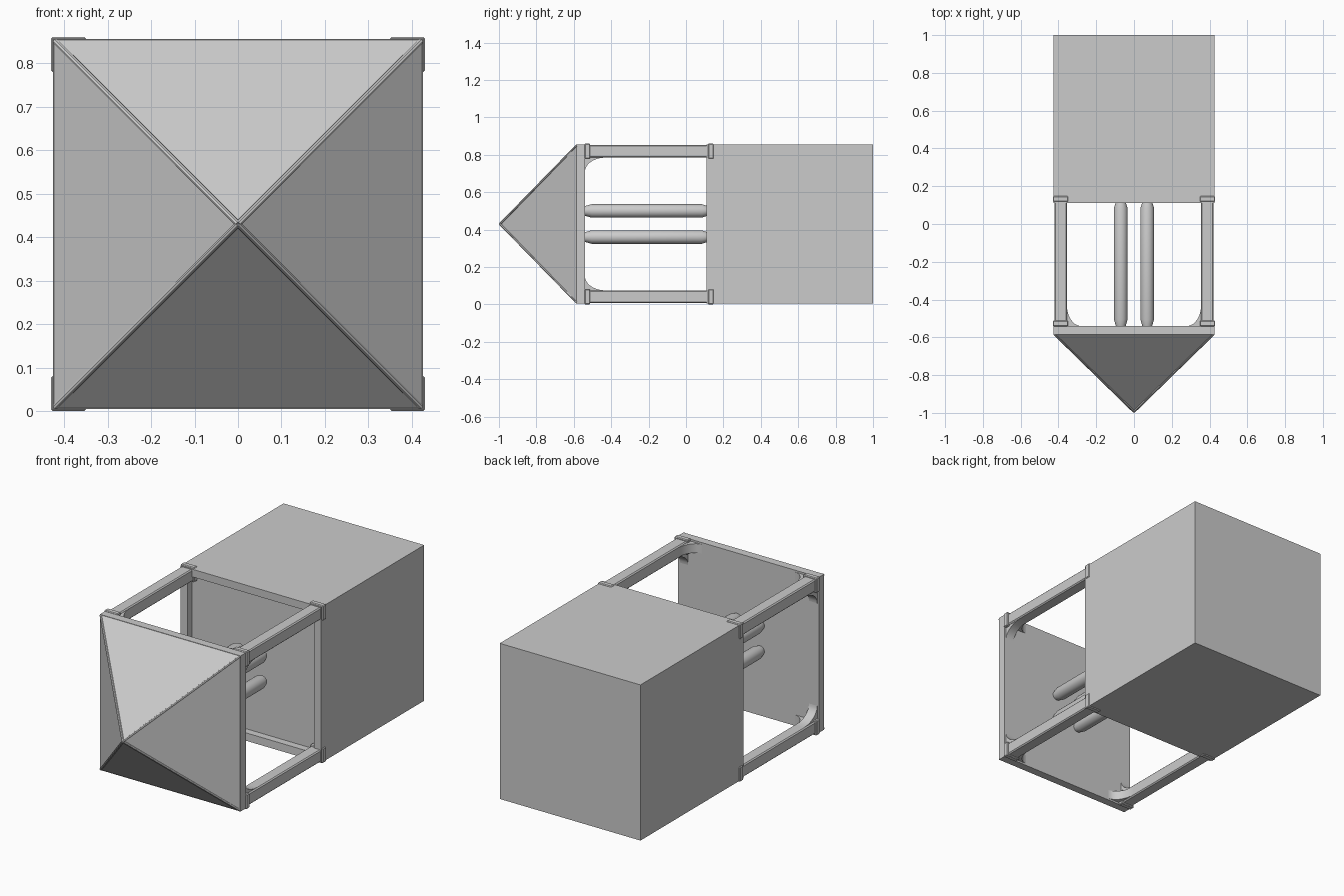
import bpy, bmesh, math
from mathutils import Vector

cube = bpy.data.objects.get("Cube")
if cube:
    bpy.data.objects.remove(cube, do_unlink=True)

grey = bpy.data.materials.new("plain grey")
grey.use_nodes = True
COLOR = (0.6, 0.6, 0.6, 1)
grey.diffuse_color = COLOR
grey.node_tree.nodes["Principled BSDF"].inputs["Base Color"].default_value = COLOR

MID = 0.43      # height of the long axis
HALF = 0.425    # half width of the body
CORNERS = [(sx, sz) for sx in (-1, 1) for sz in (-1, 1)]


def finish(name, bm, bevel=0):
    bmesh.ops.recalc_face_normals(bm, faces=bm.faces)
    mesh = bpy.data.meshes.new(name)
    bm.to_mesh(mesh)
    bm.free()
    mesh.materials.append(grey)
    obj = bpy.data.objects.new(name, mesh)
    bpy.context.collection.objects.link(obj)
    if bevel:
        mod = obj.modifiers.new("bevel", "BEVEL")
        mod.width, mod.segments = bevel, 1
    return obj


def box(name, low, high, bevel=0):
    bm = bmesh.new()
    bmesh.ops.create_cube(bm, size=1)
    for v in bm.verts:
        v.co = [(a + b) / 2 + c * (b - a) for a, b, c in zip(low, high, v.co)]
    return finish(name, bm, bevel)


def corner_box(name, sx, sz, inner, outer, y0, y1, bevel=0):
    xs = sorted((sx * inner, sx * outer))
    zs = sorted((MID + sz * inner, MID + sz * outer))
    return box(name, (xs[0], y0, zs[0]), (xs[1], y1, zs[1]), bevel)


def rod(name, a, b, radius, sides=8):
    a, b = Vector(a), Vector(b)
    bm = bmesh.new()
    bmesh.ops.create_cone(bm, cap_ends=True, segments=sides, radius1=radius,
                          radius2=radius, depth=(b - a).length)
    turn = (b - a).to_track_quat("Z", "Y").to_matrix()
    for v in bm.verts:
        v.co = turn @ v.co + (a + b) / 2
    return finish(name, bm)


# Solid body with a shallow recess in its front face
bm = bmesh.new()
bmesh.ops.create_cube(bm, size=1)
for v in bm.verts:
    v.co = (v.co.x * 2 * HALF, 0.555 + v.co.y * 0.89, MID + v.co.z * 2 * HALF)
bm.normal_update()
front = min(bm.faces, key=lambda f: f.calc_center_median().y)
bmesh.ops.inset_region(bm, faces=[front], thickness=0.06)
for v in front.verts:
    v.co.y += 0.001
ring = bmesh.ops.extrude_face_region(bm, geom=[front])
bmesh.ops.translate(bm, vec=(0, 0.04, 0),
                    verts=[g for g in ring["geom"] if isinstance(g, bmesh.types.BMVert)])
if front.is_valid:
    bm.faces.remove(front)
finish("body_block", bm)

# Plate under the pyramid
box("front_plate", (-HALF, -0.585, MID - HALF), (HALF, -0.54, MID + HALF))

# Pyramid cap
bm = bmesh.new()
base = [bm.verts.new((x * HALF, -0.583, MID + z * HALF))
        for x, z in ((-1, -1), (1, -1), (1, 1), (-1, 1))]
tip = bm.verts.new((0, -0.995, MID))
bm.faces.new(base)
for i in range(4):
    bm.faces.new((base[i], base[(i + 1) % 4], tip))
finish("pyramid_cap", bm)


def bracket(name, sx, sz, flat):
    """Concave corner filler between a post and the front plate."""
    steps, depth, reach, inner = 10, 0.11, 0.075, 0.355
    outline = [(inner, -0.54)]
    for i in range(steps + 1):
        t = math.pi / 2 * i / steps
        outline.append((inner - reach * (1 - math.sin(t)),
                        -0.54 + depth * (1 - math.cos(t))))
    bm = bmesh.new()
    rings = []
    for off in (0.365, 0.415):
        ring = []
        for r, y in outline:
            x, z = (r, off) if flat else (off, r)
            ring.append(bm.verts.new((sx * x, y, MID + sz * z)))
        rings.append(ring)
        bm.faces.new(ring)
    n = len(outline)
    for i in range(n):
        j = (i + 1) % n
        bm.faces.new((rings[0][i], rings[0][j], rings[1][j], rings[1][i]))
    obj = finish(name, bm)
    for p in obj.data.polygons:
        p.use_smooth = len(p.vertices) == 4 and abs(p.normal.y) < 0.999
    obj.data.set_sharp_from_angle(angle=math.radians(30))


# Posts, collars, brackets and ridge trims at each corner
for sx, sz in CORNERS:
    side = ("right" if sx < 0 else "left") + ("_lower" if sz < 0 else "_upper")
    corner_box("post_" + side, sx, sz, 0.355, 0.422, -0.55, 0.16, 0.006)
    corner_box("front_collar_" + side, sx, sz, 0.349, 0.43, -0.542, -0.512, 0.004)
    corner_box("rear_collar_" + side, sx, sz, 0.349, 0.43, 0.118, 0.148, 0.004)
    bracket("flat_bracket_" + side, sx, sz, True)
    bracket("upright_bracket_" + side, sx, sz, False)
    rod("ridge_trim_" + side, (sx * 0.42, -0.583, MID + sz * 0.42),
        (0, -0.993, MID), 0.007)

# Four round bars with tapered ends inside the frame
PROFILE = [(-0.54, 0.026), (-0.505, 0.036), (0.085, 0.036), (0.112, 0.027)]
SIDES = 24
for sx, sz in CORNERS:
    bm = bmesh.new()
    rings = []
    for y, r in PROFILE:
        rings.append([bm.verts.new((sx * 0.07 + r * math.cos(a), y,
                                    MID + sz * 0.07 + r * math.sin(a)))
                      for a in (math.tau * k / SIDES for k in range(SIDES))])
    for lower, upper in zip(rings, rings[1:]):
        for k in range(SIDES):
            m = (k + 1) % SIDES
            bm.faces.new((lower[k], lower[m], upper[m], upper[k])).smooth = True
    bm.faces.new(rings[0])
    bm.faces.new(rings[-1])
    bar = finish("inner_bar", bm)
    bar.data.set_sharp_from_angle(angle=math.radians(30))
